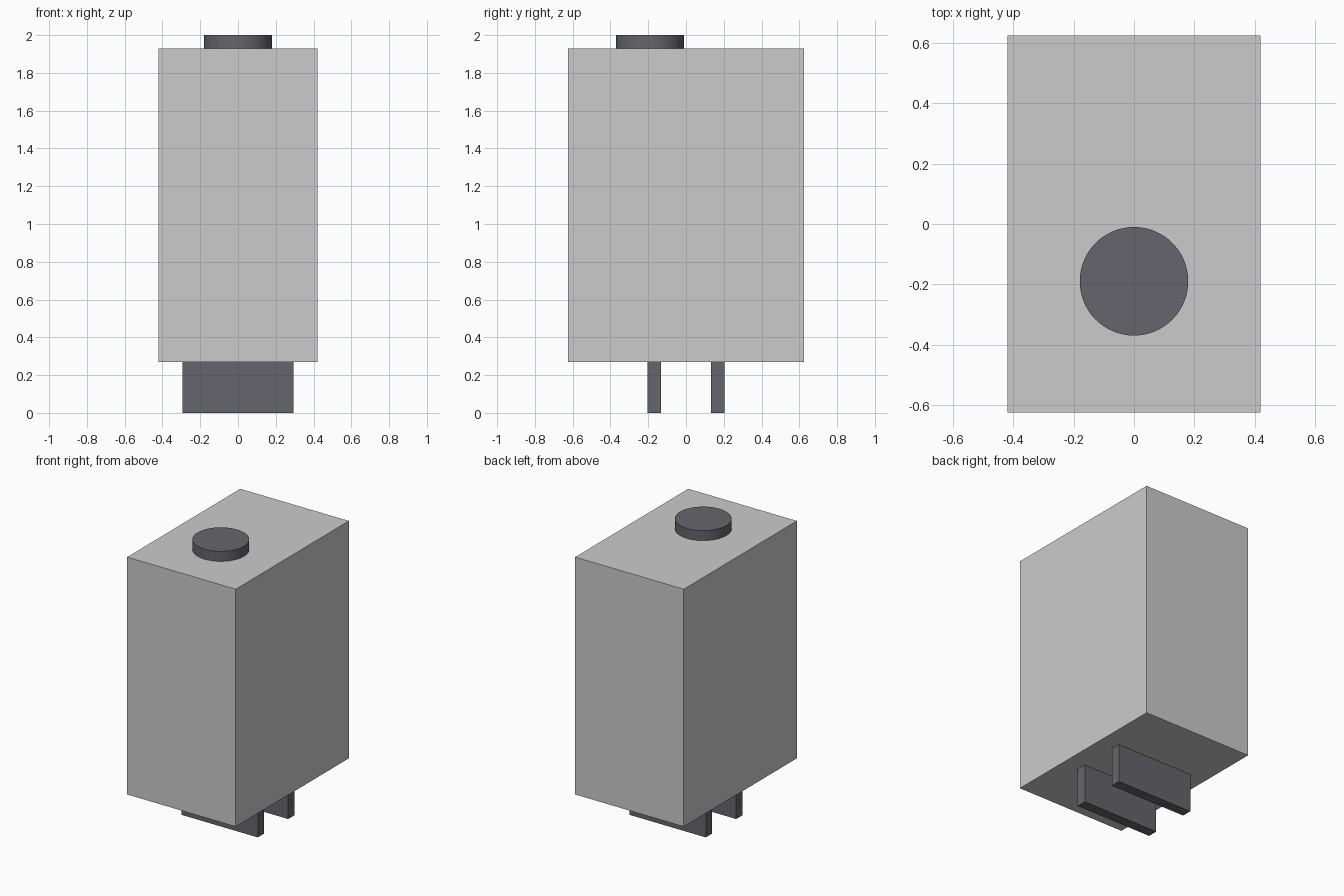
import bpy
import math

if "Cube" in bpy.data.objects:
    bpy.data.objects.remove(bpy.data.objects["Cube"])

dark = bpy.data.materials.new("dark_grey")
dark.diffuse_color = (0.13, 0.13, 0.15, 1)
dark.use_nodes = True
dark.node_tree.nodes["Principled BSDF"].inputs["Base Color"].default_value = dark.diffuse_color


def box(name, lo, hi, material=None):
    """Axis-aligned box between two opposite corners."""
    centre = [(a + b) / 2 for a, b in zip(lo, hi)]
    bpy.ops.mesh.primitive_cube_add(size=1, location=centre)
    obj = bpy.context.object
    obj.name = name
    obj.scale = [b - a for a, b in zip(lo, hi)]
    bpy.ops.object.transform_apply(location=False, rotation=False, scale=True)
    if material:
        obj.data.materials.append(material)
    return obj


# Main housing
box("housing", (-0.42, -0.625, 0.27), (0.42, 0.625, 1.93))

# Two flat blades under the housing
for name, y in (("front_blade", -0.168), ("back_blade", 0.168)):
    box(name, (-0.295, y - 0.035, 0), (0.295, y + 0.035, 0.27), dark)

# Round button on top, set towards the front
bpy.ops.mesh.primitive_cylinder_add(vertices=64, radius=0.18, depth=0.07,
                                    location=(0, -0.19, 1.965))
button = bpy.context.object
button.name = "top_button"
button.data.materials.append(dark)
bpy.ops.object.shade_smooth_by_angle(angle=math.radians(30))
